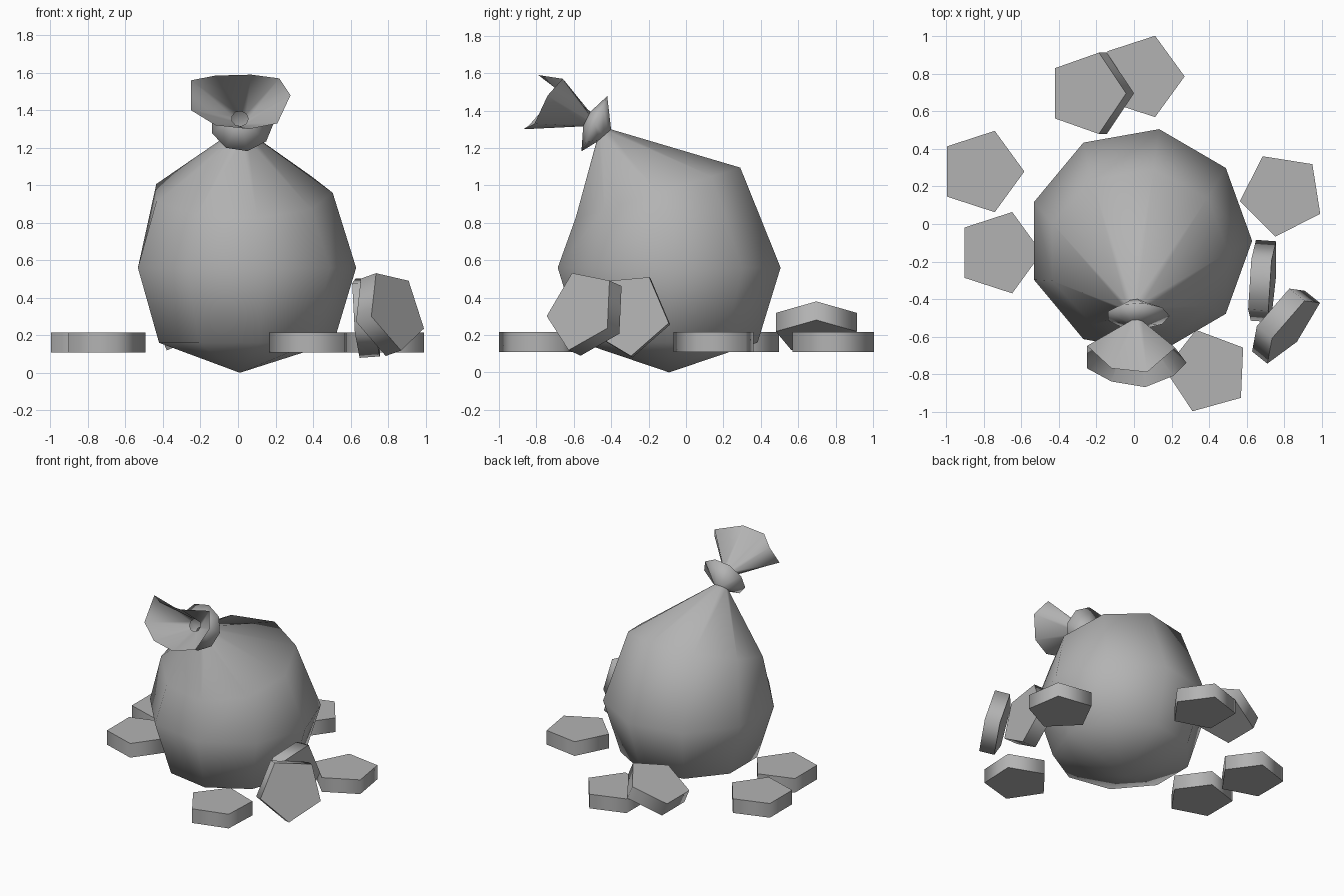
import bpy, bmesh, math
from mathutils import Vector

if "Cube" in bpy.data.objects:
    bpy.data.objects.remove(bpy.data.objects["Cube"])

grey = bpy.data.materials.new("mid_grey")
grey.diffuse_color = (0.45, 0.45, 0.45, 1)
grey.use_nodes = True
grey.node_tree.nodes["Principled BSDF"].inputs["Base Color"].default_value = grey.diffuse_color

SIDES = 9


def finish(name, bm, angle):
    """Turn a bmesh into a named, smooth-shaded grey object."""
    mesh = bpy.data.meshes.new(name)
    bm.to_mesh(mesh)
    bm.free()
    mesh.materials.append(grey)
    obj = bpy.data.objects.new(name, mesh)
    bpy.context.collection.objects.link(obj)
    bpy.ops.object.select_all(action='DESELECT')
    obj.select_set(True)
    bpy.context.view_layer.objects.active = obj
    bpy.ops.object.shade_smooth_by_angle(angle=math.radians(angle))
    return obj


def ring(center, rx, v):
    """Nine points; v is the (y, z) half axis matching the sine direction."""
    pts = []
    for i in range(SIDES):
        a = 2 * math.pi * i / SIDES
        pts.append((center[0] + rx * math.cos(a),
                    center[1] + v[0] * math.sin(a),
                    center[2] + v[1] * math.sin(a)))
    return pts


def loft(name, rings, pole=None, angle=180):
    """Skin a list of nine-point rings, optionally closed by a pole below."""
    bm = bmesh.new()
    rows = [[bm.verts.new(p) for p in r] for r in rings]
    for a, b in zip(rows, rows[1:]):
        for i in range(SIDES):
            j = (i + 1) % SIDES
            bm.faces.new((a[i], a[j], b[j], b[i]))
    if pole:
        p = bm.verts.new(pole)
        for i in range(SIDES):
            bm.faces.new((p, rows[0][(i + 1) % SIDES], rows[0][i]))
    return finish(name, bm, angle)


neck = ring((0.01, -0.44, 1.265), 0.055, (0.04, 0.035))
bulge = ring((0.02, -0.49, 1.33), 0.17, (0.07, 0.15))
throat = ring((0.01, -0.53, 1.355), 0.045, (0.02, 0.04))

# sack body: rounded bottom, upper half pulled forward to the neck
loft("sack_body", [
    ring((0.03, -0.09, 0.16), 0.48, (0.48, 0)),
    ring((0.03, -0.09, 0.56), 0.60, (0.605, 0)),
    ring((0.02, -0.15, 0.96), 0.485, (0.447, 0.137)),
    neck], pole=(0.01, -0.09, 0.0))

# knot: tilted bulge around the neck
loft("sack_knot", [neck, bulge, throat], angle=180)

# open mouth: flared, uneven rim
rim = [(0.28, -0.74, 1.48), (0.22, -0.66, 1.57), (0.07, -0.79, 1.59),
       (-0.12, -0.77, 1.585), (-0.25, -0.65, 1.56), (-0.25, -0.77, 1.40),
       (-0.12, -0.84, 1.32), (0.06, -0.87, 1.30), (0.21, -0.81, 1.33)]
loft("sack_mouth", [throat, rim])


def coin(name, center, normal=(0, 0, 1), corner=(1, 0, 0)):
    """Five-sided coin; corner is the direction of its first corner."""
    c, n = Vector(center), Vector(normal).normalized()
    u = Vector(corner)
    u = (u - n * u.dot(n)).normalized()
    w = n.cross(u)
    bm = bmesh.new()
    low, high = [], []
    for i in range(5):
        a = 2 * math.pi * i / 5
        p = c + 0.228 * (u * math.cos(a) + w * math.sin(a))
        low.append(bm.verts.new(p - n * 0.054))
        high.append(bm.verts.new(p + n * 0.054))
    bm.faces.new(high)
    bm.faces.new(low[::-1])
    for i in range(5):
        j = (i + 1) % 5
        bm.faces.new((low[i], low[j], high[j], high[i]))
    return finish(name, bm, 80)


def turn(deg):
    return (math.cos(math.radians(deg)), math.sin(math.radians(deg)), 0)


# coins lying flat
for k, (x, y, deg) in enumerate([(-0.813, 0.28, 0), (-0.72, -0.153, 0),
                                 (0.042, 0.787, 0), (0.79, 0.158, 45),
                                 (0.392, -0.785, 33.5)]):
    coin(f"flat_coin_{k + 1}", (x, y, 0.162), corner=turn(deg))

# coin resting on another, and two coins leaning on the sack
coin("tilted_coin", (-0.231, 0.697, 0.241), (-0.39, 0, 0.92), (0.92, 0, 0.39))
coin("leaning_coin_1", (0.685, -0.31, 0.31), (1, -0.07, 0.07), (0, 0.974, -0.225))
coin("leaning_coin_2", (0.803, -0.53, 0.321), (0.755, -0.6, 0.27), (0.146, 0.153, -0.106))
